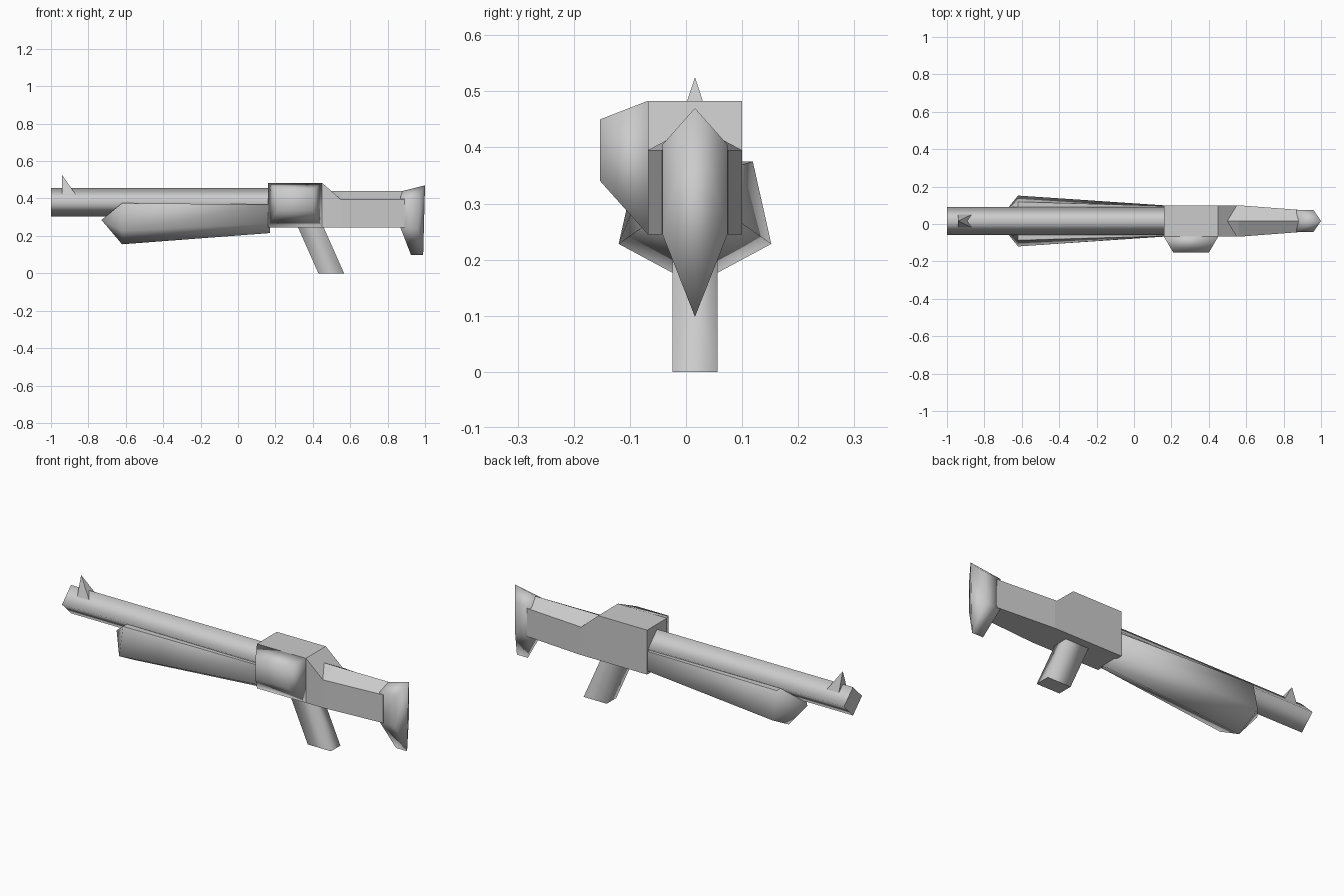
import bpy, bmesh

if "Cube" in bpy.data.objects:
    bpy.data.objects.remove(bpy.data.objects["Cube"])

CY = 0.016  # plane of symmetry of the long parts


def finish(name, bm, smooth=True, flat_axis=None):
    """Turn a bmesh into an object; faces along flat_axis stay flat."""
    bmesh.ops.recalc_face_normals(bm, faces=bm.faces[:])
    for f in bm.faces:
        f.smooth = smooth and (flat_axis is None or abs(f.normal[flat_axis]) < 0.95)
    mesh = bpy.data.meshes.new(name)
    bm.to_mesh(mesh)
    bm.free()
    obj = bpy.data.objects.new(name, mesh)
    bpy.context.collection.objects.link(obj)
    return obj


def loft(name, rings, smooth=True, flat_axis=None):
    """Skin equal-length rings of 3D points and cap both ends."""
    bm = bmesh.new()
    loops = [[bm.verts.new(p) for p in ring] for ring in rings]
    n = len(loops[0])
    for a, b in zip(loops, loops[1:]):
        for i in range(n):
            j = (i + 1) % n
            bm.faces.new((a[i], a[j], b[j], b[i]))
    bm.faces.new(loops[0])
    bm.faces.new(loops[-1])
    bmesh.ops.remove_doubles(bm, verts=bm.verts[:], dist=1e-5)
    return finish(name, bm, smooth, flat_axis)


def hull(name, points, smooth=True):
    """Convex solid around a few points."""
    bm = bmesh.new()
    for p in points:
        bm.verts.new(p)
    bmesh.ops.convex_hull(bm, input=bm.verts[:])
    bmesh.ops.dissolve_limit(bm, angle_limit=0.01, verts=bm.verts[:], edges=bm.edges[:])
    return finish(name, bm, smooth)


def both(x, half, z):
    """A point and its mirror image across the symmetry plane."""
    return [(x, CY - half, z), (x, CY + half, z)]


# Barrel: four-sided diamond tube
def diamond(x, r=0.076, z=0.38):
    return [(x, CY, z + r), (x, CY + r, z), (x, CY, z - r), (x, CY - r, z)]


loft("barrel", [diamond(-1.0), diamond(0.18)], flat_axis=0)

# Front sight: wedge with a vertical front face
hull("front_sight", [(-0.94, CY, 0.525)] + both(-0.94, 0.038, 0.41)
     + both(-0.86, 0.038, 0.41), smooth=False)


# Fore-end: tapering five-sided body with a pointed nose
def keel(x, top, wide, z_top, z_wide, z_bottom):
    return [(x, CY - top, z_top), (x, CY + top, z_top), (x, CY + wide, z_wide),
            (x, CY, z_bottom), (x, CY - wide, z_wide)]


fore_end = loft("fore_end", [keel(-0.62, 0.103, 0.136, 0.375, 0.228, 0.155),
                             keel(0.17, 0.08, 0.083, 0.368, 0.265, 0.215)], flat_axis=2)
bm = bmesh.new()
bm.from_mesh(fore_end.data)
nose_cap = min(bm.faces, key=lambda f: f.calc_center_median().x)
tip = bmesh.ops.poke(bm, faces=[nose_cap])
tip["verts"][0].co = (-0.73, CY, 0.285)
bm.to_mesh(fore_end.data)
bm.free()

# Receiver: side profile extruded across y
profile = [(0.16, 0.245), (0.16, 0.483), (0.45, 0.483), (0.55, 0.395), (0.55, 0.245)]
loft("receiver", [[(x, y, z) for x, z in profile] for y in (-0.068, 0.1)], smooth=False)


# Side housing: tapered block on the front face of the receiver
def panel(y, x0, x1, z0, z1):
    return [(x0, y, z0), (x1, y, z0), (x1, y, z1), (x0, y, z1)]


loft("side_housing", [panel(-0.068, 0.16, 0.45, 0.245, 0.483),
                      panel(-0.153, 0.21, 0.40, 0.34, 0.45)])


# Stock: tapering body with a ridged top
def house(x, half):
    return [(x, CY - half, 0.245), (x, CY - half, 0.395), (x, CY, 0.44),
            (x, CY + half, 0.395), (x, CY + half, 0.245)]


loft("stock", [house(0.50, 0.084), house(0.56, 0.084), house(0.89, 0.059)], smooth=False)

# Butt: flared end with a vertical rear ridge and a pointed toe
hull("butt", [(0.88, CY, 0.44), (1.0, CY, 0.47), (0.99, CY, 0.098), (0.925, CY, 0.098)]
     + [p for x in (0.868, 0.96) for z in (0.245, 0.405) for p in both(x, 0.058, z)])


# Grip: slanted rectangular post
def slab(z, x0, x1, half=0.04):
    return both(x0, half, z) + both(x1, half, z)[::-1]


loft("grip", [slab(0.0, 0.43, 0.567), slab(0.27, 0.31, 0.447)], flat_axis=2)
